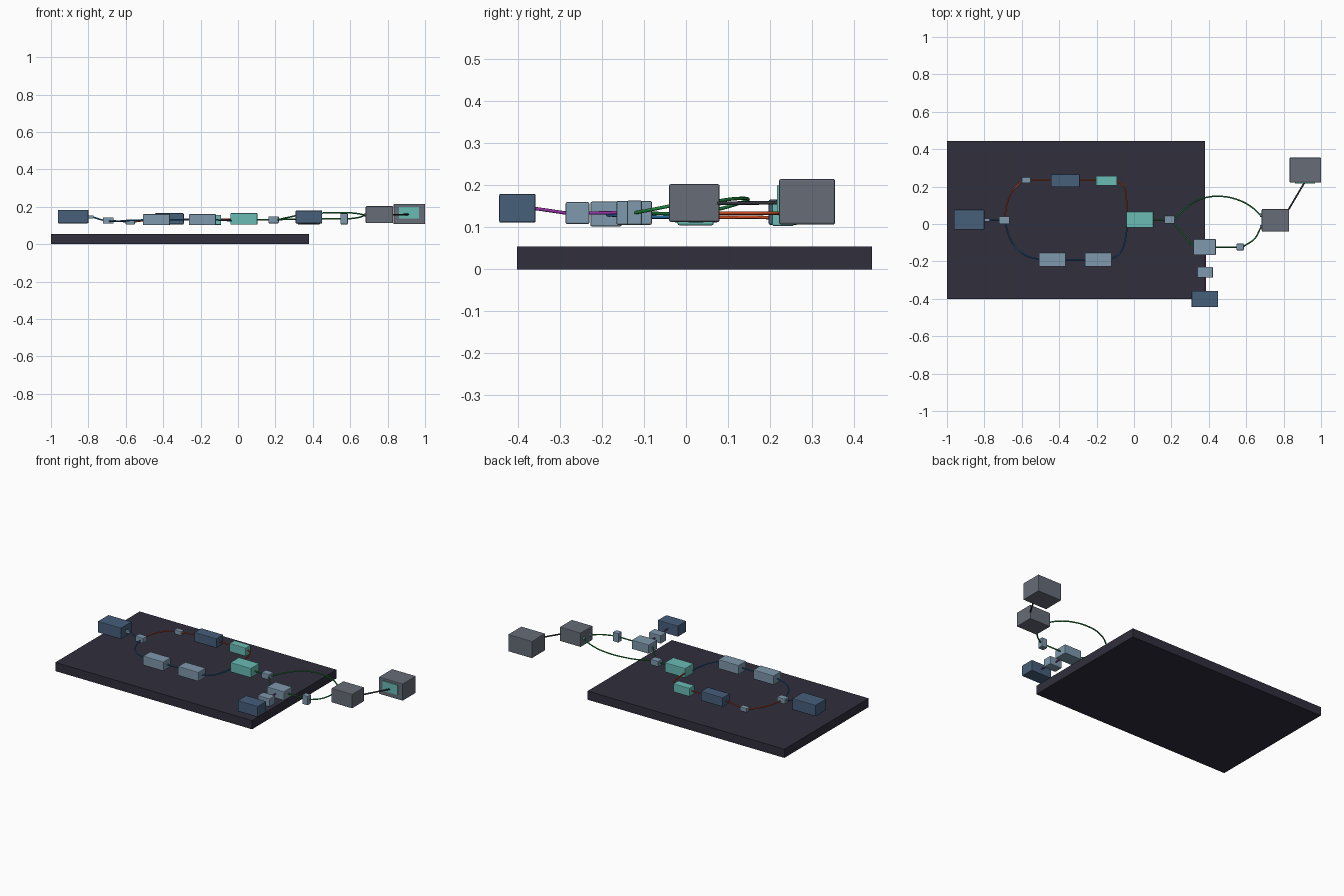
import bpy, math
from mathutils import Vector


def material(name, rgb):
    """Flat colour given as 0-255 display values."""
    m = bpy.data.materials.new(name)
    lin = [((c / 255 + 0.055) / 1.055) ** 2.4 if c > 10 else c / 3294 for c in rgb]
    m.diffuse_color = (*lin, 1)
    return m


BOARD = material("dark board", (48, 46, 60))
NAVY = material("navy", (70, 94, 122))
STEEL = material("light steel", (126, 152, 172))
TEAL = material("teal", (106, 188, 181))
GREY = material("grey", (102, 108, 119))
ORANGE = material("orange fibre", (205, 75, 35))
BLUE = material("blue fibre", (35, 105, 160))
GREEN = material("green fibre", (35, 140, 65))
PURPLE = material("purple fibre", (150, 50, 165))
CABLE = material("dark cable", (50, 52, 58))


def box(name, mat, x, y, z, bevel=0.004):
    """Box from (min, max) ranges, edges slightly rounded."""
    lo, hi = Vector((x[0], y[0], z[0])), Vector((x[1], y[1], z[1]))
    bpy.ops.mesh.primitive_cube_add(size=1, location=(lo + hi) / 2)
    ob = bpy.context.object
    ob.name = name
    ob.scale = hi - lo
    bpy.ops.object.transform_apply(location=False, rotation=False, scale=True)
    ob.data.materials.append(mat)
    if bevel:
        mod = ob.modifiers.new("soft edges", 'BEVEL')
        mod.width = bevel
        mod.segments = 2
    return ob


def fibre(name, mat, points, radius=0.004):
    """Round cable through the points."""
    cu = bpy.data.curves.new(name, 'CURVE')
    cu.dimensions = '3D'
    cu.bevel_depth = radius
    cu.bevel_resolution = 2
    cu.resolution_u = 8
    cu.use_fill_caps = True
    sp = cu.splines.new('BEZIER')
    sp.bezier_points.add(len(points) - 1)
    for bp, p in zip(sp.bezier_points, points):
        bp.co = p
        bp.handle_left_type = bp.handle_right_type = 'AUTO'
    cu.materials.append(mat)
    ob = bpy.data.objects.new(name, cu)
    bpy.context.collection.objects.link(ob)


# Base board
box("board", BOARD, (-1, 0.38), (-0.402, 0.443), (0, 0.055), 0)

# Source and first splitter
box("source_laser", NAVY, (-0.963, -0.80), (-0.03, 0.077), (0.112, 0.184))
box("laser_outlet", STEEL, (-0.80, -0.772), (0.014, 0.029), (0.137, 0.153), 0.001)
box("input_splitter", STEEL, (-0.722, -0.665), (0.0, 0.04), (0.11, 0.144))

# Upper arm
box("upper_coupler", STEEL, (-0.601, -0.552), (0.218, 0.25), (0.105, 0.132))
box("upper_modulator", NAVY, (-0.445, -0.29), (0.197, 0.267), (0.106, 0.166))
box("upper_shifter", TEAL, (-0.204, -0.09), (0.205, 0.257), (0.103, 0.157))

# Lower arm
for i, x in enumerate((-0.508, -0.262)):
    box(f"lower_delay_{i + 1}", STEEL, (x, x + 0.144), (-0.228, -0.153), (0.102, 0.161))

# Combiner and second splitter
box("combiner", TEAL, (-0.04, 0.104), (-0.02, 0.066), (0.105, 0.166))
box("output_splitter", STEEL, (0.163, 0.218), (0.002, 0.045), (0.112, 0.149))

# Side branch
box("mixing_unit", STEEL, (0.318, 0.438), (-0.166, -0.081), (0.106, 0.163))
box("side_filter", STEEL, (0.338, 0.422), (-0.287, -0.23), (0.108, 0.16))
box("side_laser", NAVY, (0.308, 0.45), (-0.445, -0.358), (0.111, 0.18))
box("inline_filter", STEEL, (0.548, 0.587), (-0.141, -0.105), (0.106, 0.164))

# Receiver with two ports, and display
box("receiver", GREY, (0.683, 0.829), (-0.04, 0.08), (0.113, 0.203))
for i, y in enumerate((-0.014, 0.046)):
    bpy.ops.mesh.primitive_cylinder_add(vertices=16, radius=0.009, depth=0.014,
                                        location=(0.681, y, 0.156),
                                        rotation=(0, math.pi / 2, 0))
    port = bpy.context.object
    port.name = f"receiver_port_{i + 1}"
    port.data.materials.append(STEEL)
    bpy.ops.object.shade_smooth_by_angle()
box("display", GREY, (0.832, 1.0), (0.222, 0.355), (0.107, 0.215))
box("display_screen", TEAL, (0.861, 0.968), (0.217, 0.224), (0.137, 0.2), 0)

# Input fibre
fibre("input_fibre", BLUE, [(-0.775, 0.022, 0.145), (-0.745, 0.021, 0.135), (-0.72, 0.02, 0.128)])

# Orange fibres of the upper arm
Z = 0.124
fibre("upper_fibre_in", ORANGE, [(-0.69, 0.036, Z), (-0.68, 0.105, Z), (-0.65, 0.175, Z),
                                 (-0.598, 0.232, 0.12)])
fibre("upper_fibre_1", ORANGE, [(-0.555, 0.234, 0.12), (-0.443, 0.234, 0.134)])
fibre("upper_fibre_2", ORANGE, [(-0.292, 0.234, 0.134), (-0.2, 0.234, 0.132)])
fibre("upper_fibre_out", ORANGE, [(-0.092, 0.232, 0.134), (-0.052, 0.195, 0.134),
                                  (-0.04, 0.125, 0.134), (-0.036, 0.055, 0.134)])

# Blue fibres of the lower arm
fibre("lower_fibre_in", BLUE, [(-0.687, 0.003, Z), (-0.667, -0.067, Z), (-0.63, -0.127, Z),
                               (-0.573, -0.17, 0.127), (-0.505, -0.189, 0.13)])
fibre("lower_fibre_1", BLUE, [(-0.366, -0.19, 0.131), (-0.26, -0.19, 0.131)])
fibre("lower_fibre_out", BLUE, [(-0.12, -0.187, 0.13), (-0.074, -0.154, 0.128),
                                (-0.046, -0.08, 0.125), (-0.037, -0.01, 0.125)])

# Green output fibres
fibre("combiner_fibre", GREEN, [(0.1, 0.023, 0.132), (0.166, 0.023, 0.131)])
fibre("direct_fibre", GREEN, [(0.215, 0.022, 0.131), (0.275, 0.085, 0.145), (0.36, 0.134, 0.16),
                              (0.457, 0.148, 0.167), (0.553, 0.13, 0.169), (0.63, 0.09, 0.165),
                              (0.678, 0.046, 0.156)])
fibre("branch_fibre", GREEN, [(0.21, 0.008, 0.131), (0.265, -0.06, 0.133), (0.322, -0.124, 0.135)])
fibre("mixed_fibre", GREEN, [(0.436, -0.123, 0.135), (0.55, -0.123, 0.135)])
fibre("return_fibre", GREEN, [(0.585, -0.12, 0.135), (0.645, -0.078, 0.143), (0.68, -0.014, 0.156)])

# Purple side laser fibres
fibre("side_fibre_1", PURPLE, [(0.38, -0.36, 0.145), (0.38, -0.285, 0.134)])
fibre("side_fibre_2", PURPLE, [(0.38, -0.232, 0.134), (0.38, -0.164, 0.135)])

# Display cable
fibre("display_cable", CABLE, [(0.822, 0.07, 0.157), (0.913, 0.224, 0.159)], 0.0045)
